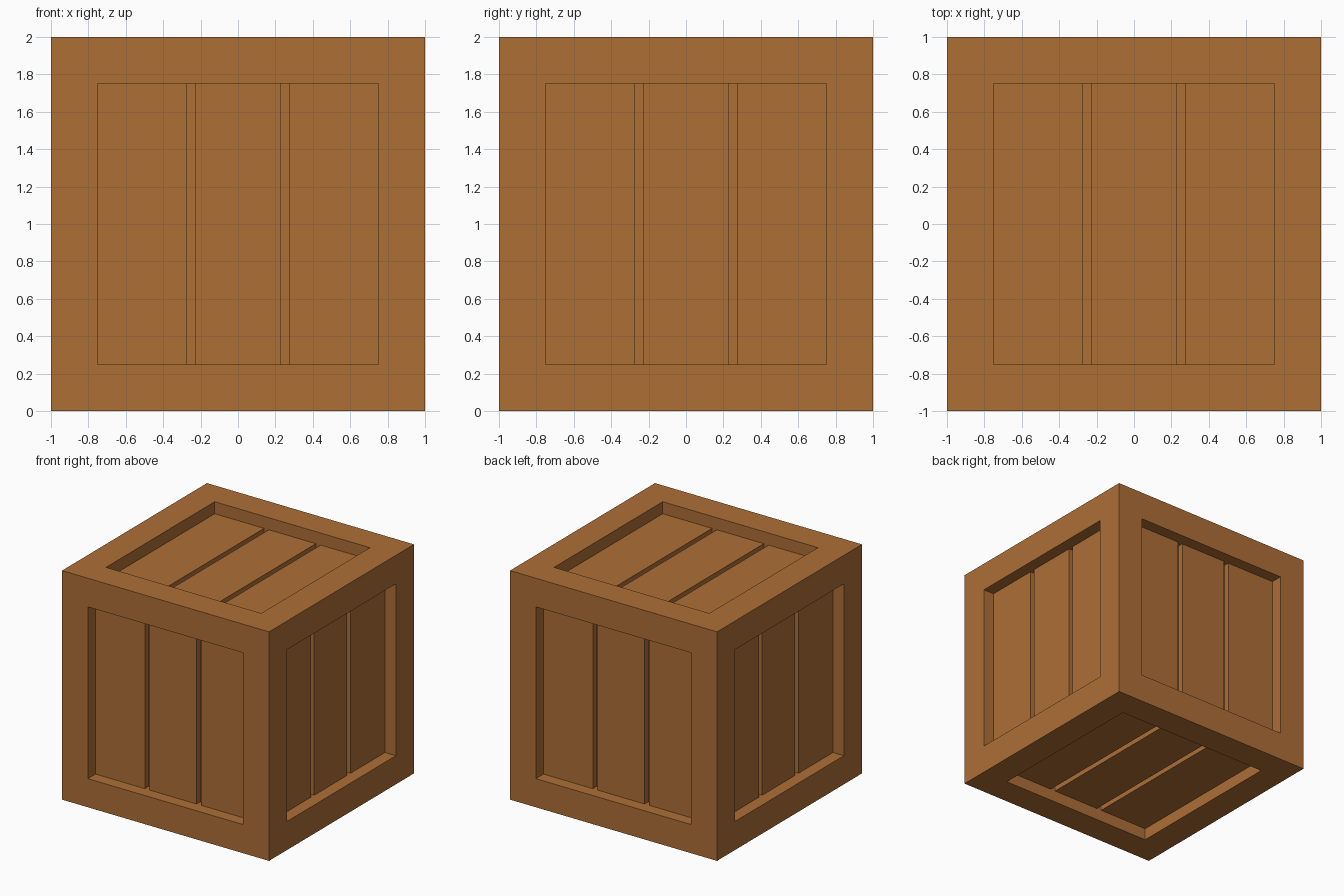
import bpy, bmesh
from math import pi
from mathutils import Matrix

if "Cube" in bpy.data.objects:
    bpy.data.objects.remove(bpy.data.objects["Cube"])

BORDER = 0.25      # frame width
RECESS = 0.105     # frame face to plank face
GROOVE = 0.05      # plank face to backing panel
PLANKS = ((-0.78, -0.273), (-0.227, 0.227), (0.273, 0.78))

wood = bpy.data.materials.new("wood")
wood.diffuse_color = (0.42, 0.157, 0.037, 1)
wood.use_nodes = True
wood.node_tree.nodes["Principled BSDF"].inputs["Base Color"].default_value = wood.diffuse_color


def finish(bm, name):
    mesh = bpy.data.meshes.new(name)
    bm.to_mesh(mesh)
    bm.free()
    mesh.materials.append(wood)
    obj = bpy.data.objects.new(name, mesh)
    obj.location.z = 1
    bpy.context.collection.objects.link(obj)
    return obj


# Frame with a recessed backing panel on every side
bm = bmesh.new()
bmesh.ops.create_cube(bm, size=2)
sides = bm.faces[:]
bmesh.ops.inset_individual(bm, faces=sides, thickness=BORDER, use_even_offset=True)
panels = bmesh.ops.extrude_discrete_faces(bm, faces=sides)["faces"]
for f in panels:
    c = f.calc_center_median().normalized()
    bmesh.ops.translate(bm, verts=f.verts, vec=-c * (RECESS + GROOVE))
finish(bm, "crate_frame")


# Three planks per side, modelled on the front and turned into place;
# their outer ends tuck into the frame
def planks(name, turn):
    bm = bmesh.new()
    depth = GROOVE + 0.02
    for a, b in PLANKS:
        m = (Matrix.Translation(((a + b) / 2, -1 + RECESS + depth / 2, 0))
             @ Matrix.Diagonal((b - a, depth, 1.56, 1)))
        bmesh.ops.create_cube(bm, size=1, matrix=turn @ m)
    finish(bm, name)


for i, side in enumerate(("front", "right", "back", "left")):
    planks(side + "_planks", Matrix.Rotation(i * pi / 2, 4, 'Z'))
planks("top_planks", Matrix.Rotation(-pi / 2, 4, 'X'))
planks("bottom_planks", Matrix.Rotation(pi / 2, 4, 'X'))
